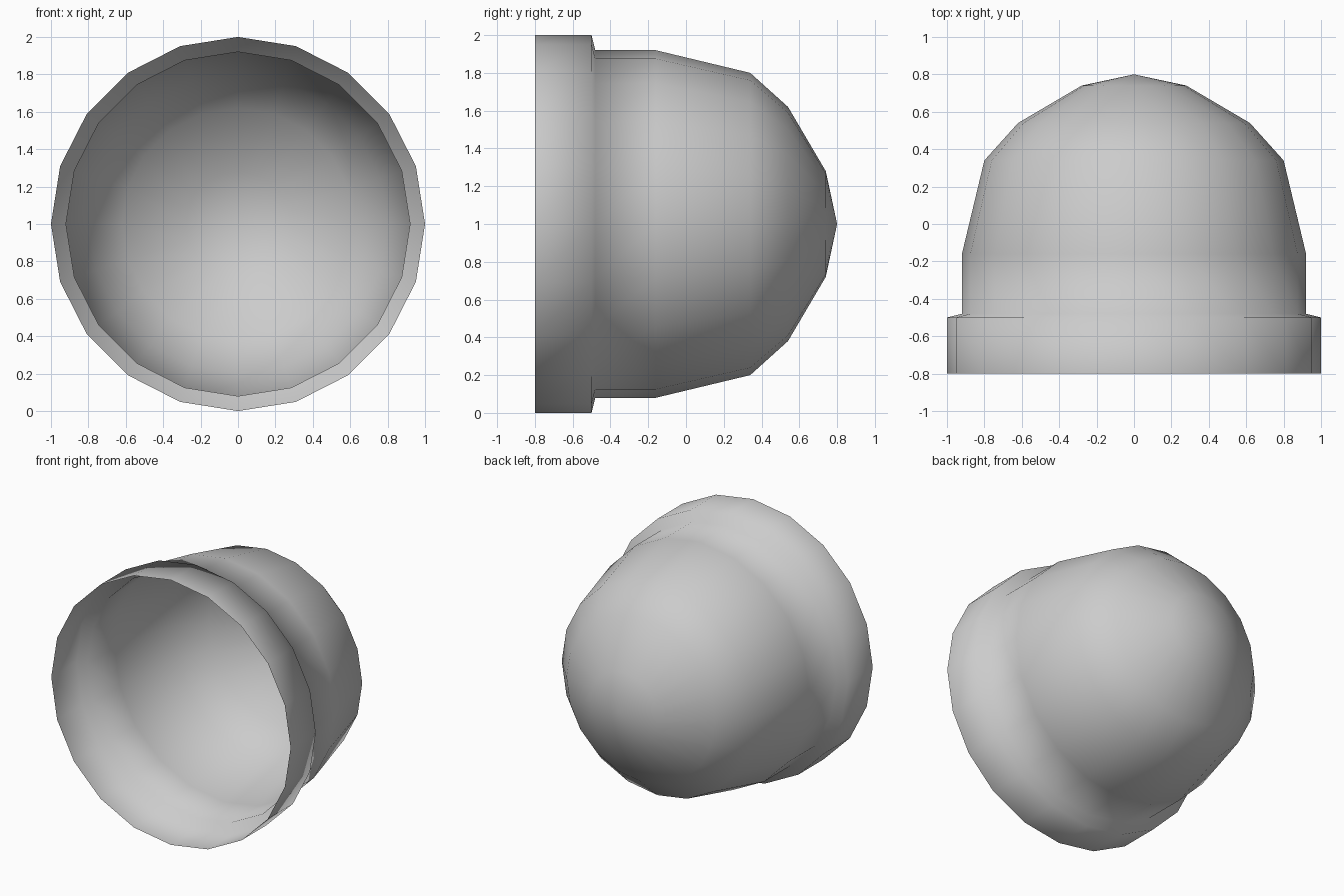
import bpy, bmesh, math

if "Cube" in bpy.data.objects:
    bpy.data.objects.remove(bpy.data.objects["Cube"])

SIDES = 20
# (radius, y) from the open rim at the front to the ring before the tip
PROFILE = [(1.0, -0.8), (1.0, -0.5), (0.92, -0.48), (0.92, -0.16),
           (0.80, 0.34), (0.62, 0.54), (0.28, 0.74)]

bm = bmesh.new()


def ring(radius, y):
    return [bm.verts.new((radius * math.cos(2 * math.pi * i / SIDES), y,
                          1 + radius * math.sin(2 * math.pi * i / SIDES)))
            for i in range(SIDES)]


# Thin open shell: rim band, step, wall and dome
rings = [ring(r, y) for r, y in PROFILE]
for a, b in zip(rings, rings[1:]):
    for i in range(SIDES):
        j = (i + 1) % SIDES
        bm.faces.new((a[i], b[i], b[j], a[j]))

# Dome tip
tip = bm.verts.new((0, 0.8, 1))
for i in range(SIDES):
    bm.faces.new((rings[-1][i], tip, rings[-1][(i + 1) % SIDES]))

# Point normals outward, away from the axis
bm.normal_update()
f = bm.faces[:][0]
c = f.calc_center_median()
if f.normal.x * c.x + f.normal.z * (c.z - 1) < 0:
    bmesh.ops.reverse_faces(bm, faces=bm.faces[:])
for f in bm.faces:
    f.smooth = True

mesh = bpy.data.meshes.new("domed_cap")
bm.to_mesh(mesh)
bm.free()
cap = bpy.data.objects.new("domed_cap", mesh)
bpy.context.collection.objects.link(cap)
